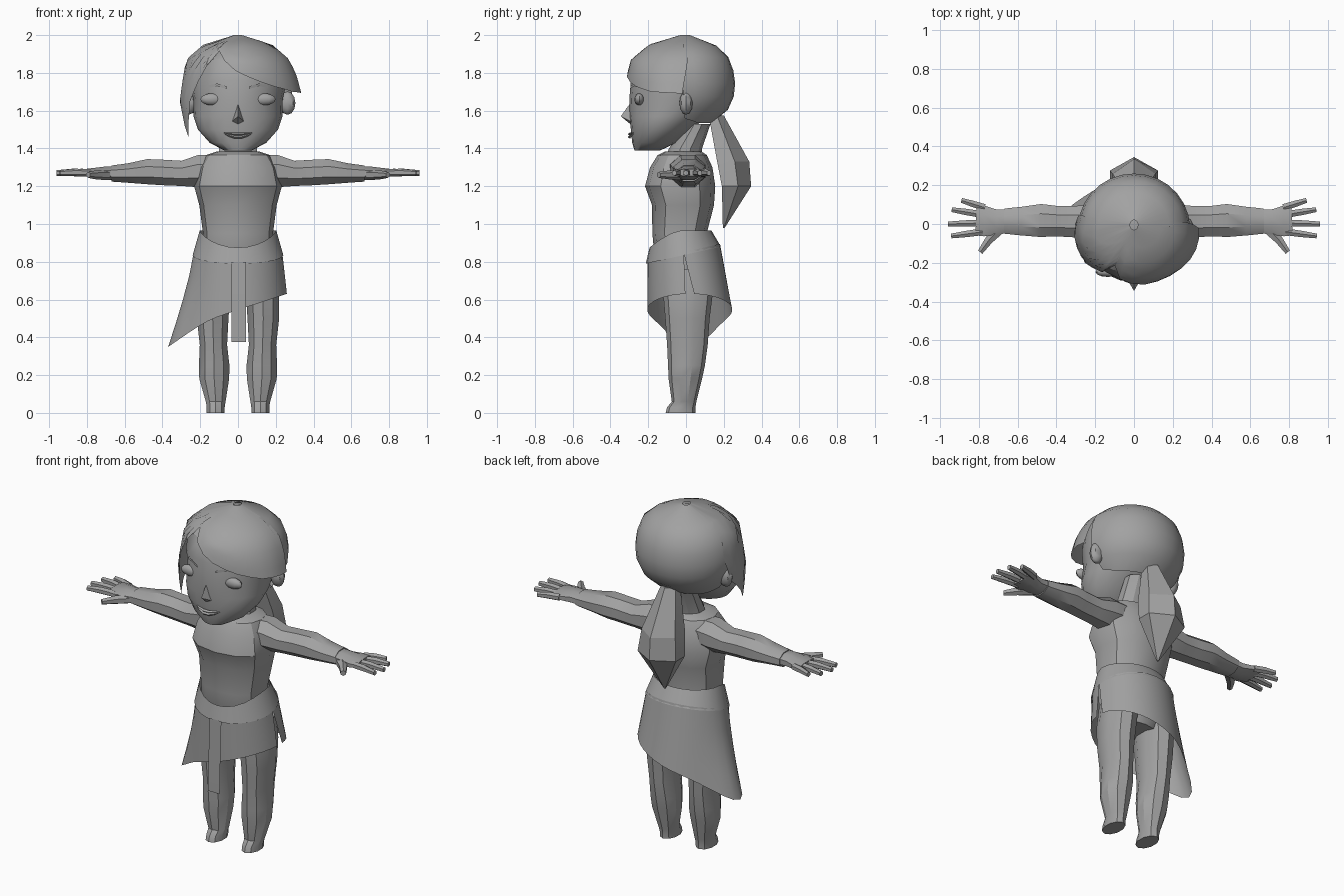
import bpy, bmesh, math
from math import sin, cos, radians, pi
from mathutils import Vector

if "Cube" in bpy.data.objects:
    bpy.data.objects.remove(bpy.data.objects["Cube"])

grey = bpy.data.materials.new("clay grey")
grey.diffuse_color = (0.36, 0.36, 0.36, 1)
grey.use_nodes = True
grey.node_tree.nodes["Principled BSDF"].inputs["Base Color"].default_value = grey.diffuse_color


def finish(name, bm, angle=30, closed=True):
    if closed:
        bmesh.ops.recalc_face_normals(bm, faces=bm.faces)
    me = bpy.data.meshes.new(name)
    bm.to_mesh(me)
    bm.free()
    me.materials.append(grey)
    ob = bpy.data.objects.new(name, me)
    bpy.context.collection.objects.link(ob)
    me.shade_smooth()
    me.set_sharp_from_angle(angle=radians(angle))
    return ob


def skin(name, rows, loop=True, caps=True, angle=30):
    """Bridge equal-length rows of points."""
    bm = bmesh.new()
    vs = [[bm.verts.new(p) for p in r] for r in rows]
    n = len(rows[0])
    for a, b in zip(vs, vs[1:]):
        for i in range(n if loop else n - 1):
            j = (i + 1) % n
            bm.faces.new((a[i], a[j], b[j], b[i]))
    if loop and caps:
        bm.faces.new(vs[0])
        bm.faces.new(vs[-1])
    return finish(name, bm, angle, loop and caps)


def lerp(table, x):
    """Interpolate rows of (key, values...) at key x."""
    if x <= table[0][0]:
        return table[0][1:]
    for a, b in zip(table, table[1:]):
        if x <= b[0]:
            t = (x - a[0]) / (b[0] - a[0])
            return [p + (q - p) * t for p, q in zip(a[1:], b[1:])]
    return table[-1][1:]


def rim(a, z, hw, yf, yb, cx=0, e=1.0):
    """Point on a horizontal oval; a = 0 is the front, 90 degrees is +x."""
    s, c = sin(a), cos(a)
    s = math.copysign(abs(s) ** e, s)
    c = math.copysign(abs(c) ** e, c)
    return (cx + hw * s, (yf + yb) / 2 - (yb - yf) / 2 * c, z)


def body(name, table, n=12, cx=0, e=1.0, angle=30):
    return skin(name, [[rim(2 * pi * i / n, r[0], *r[1:4], cx + (r[4] if len(r) > 4 else 0), e)
                        for i in range(n)] for r in table], angle=angle)


def tube(name, pts, n=8, angle=35):
    """Limb through (x, y, z, half width, half height) stations."""
    d = Vector(pts[-1][:3]) - Vector(pts[0][:3])
    side = Vector((-d.y, d.x, 0)).normalized()
    return skin(name, [[Vector(p[:3]) + side * p[3] * cos(2 * pi * (i + .5) / n)
                        + Vector((0, 0, p[4] * sin(2 * pi * (i + .5) / n)))
                        for i in range(n)] for p in pts], angle=angle)


def blob(name, loc, size, seg=12, rings=8):
    bm = bmesh.new()
    bmesh.ops.create_uvsphere(bm, u_segments=seg, v_segments=rings, radius=1)
    for v in bm.verts:
        v.co = Vector([c * s for c, s in zip(v.co, size)]) + Vector(loc)
    return finish(name, bm, 40)


# Torso and neck
body("torso", [(.63, .12, -.08, .10), (.75, .19, -.16, .15), (.95, .185, -.178, .11),
               (1.1, .205, -.18, .148), (1.2, .232, -.217, .155), (1.3, .21, -.19, .14),
               (1.365, .17, -.15, .11), (1.385, .11, -.11, .08)], 12, e=.85)
body("neck", [(1.34, .11, -.11, .08), (1.40, .105, -.09, .085), (1.53, .105, 0, .13)], 10)

# Head and face
face = [(1.388, .07, -.272, -.14), (1.43, .15, -.285, -.05), (1.50, .212, -.292, .03),
        (1.57, .235, -.30, .11), (1.66, .237, -.30, .20), (1.76, .26, -.292, .22),
        (1.87, .245, -.262, .19), (1.95, .14, -.15, .12), (1.98, .04, -.05, .03)]
body("head", face, 20, angle=40)
bm = bmesh.new()
nose = [bm.verts.new(p) for p in ((0, -.295, 1.64), (-.035, -.285, 1.54), (.035, -.285, 1.54),
                                  (0, -.345, 1.57), (0, -.29, 1.525))]
for f in ((0, 1, 3), (0, 3, 2), (1, 4, 3), (3, 4, 2)):
    bm.faces.new([nose[i] for i in f])
finish("nose", bm, 30, False)
for s in (-1, 1):
    tag = "left" if s < 0 else "right"
    blob(tag + "_eyelid", (s * .135, -.247, 1.66), (.064, .026, .032))
    blob(tag + "_ear", (s * .262, .0, 1.64), (.042, .035, .062), 8, 6)
    skin(tag + "_brow", [[(s * x, -.298 * math.sqrt(1 - (x / .262) ** 2) * .98 - .012 + .02 * x, z + dz)
                          for x, z in ((.06, 1.715), (.11, 1.73), (.16, 1.72))]
                         for dz in (0, .014)], False)
# Smiling lips
skin("lips", [[(.085 * u, -.298 + .028 * u * u - d * (1 - u * u), 1.468 + .018 * u * u + dz * (1 - u * u))
               for u in (-1, -.6, -.2, .2, .6, 1)]
              for d, dz in ((0, -.018), (.012, -.008), (.002, 0), (.012, .008), (0, .016))], False)

# Hair sections: shells around the skull, each with its own hem height by angle
crown = [(1.65, .283, -.305, .25), (1.76, .29, -.31, .262), (1.87, .272, -.29, .238),
         (1.95, .18, -.195, .155), (2.0, .02, -.03, .02)]
nape = [(1.53, .19, -.17, .13), (1.57, .225, -.22, .20)] + crown
lock = [(1.45, .265, -.30, .08), (1.65, .305, -.305, .2)] + crown[1:]
fringe = [(1.69, .335, -.312, .2), (1.78, .312, -.315, .23)] + crown[2:]


def hair(name, table, hem, a0, a1, n, scale):
    rows = []
    for t in (0, .15, .3, .45, .6, .75, .88, 1):
        row = []
        for i in range(n + 1):
            a = a0 + (a1 - a0) * i / n
            h = lerp(hem, a)[0]
            z = h + (2 - h) * t
            x, y, z = rim(radians(a), z, *lerp(table, z))
            row.append((x * scale, y * scale, z))
        rows.append(row)
    skin(name, rows, False, angle=35)


hair("back_hair", nape, [(90, 1.56), (120, 1.535), (240, 1.535), (270, 1.56)], 92, 268, 14, 1)
hair("swept_fringe", fringe, [(-28, 1.92), (0, 1.80), (30, 1.735), (60, 1.70), (100, 1.69)],
     -28, 98, 10, 1.005)
hair("side_lock", lock, [(-105, 1.62), (-90, 1.55), (-74, 1.45), (-60, 1.60), (-45, 1.76), (-26, 1.92)],
     -105, -26, 8, 1.015)

# Ponytail: pentagon section pointed at the tip
shape = ((-1, 0), (-1, .55), (0, 1), (1, .55), (1, 0))
skin("ponytail", [[(x * w, y0 + (y1 - y0) * y, z) for x, y in shape] for z, w, y0, y1 in
                  ((1.575, .045, .12, .20), (1.33, .11, .165, .335), (1.20, .125, .19, .345),
                   (.98, .005, .195, .205))], angle=15)

# Arms, hands, legs
for s in (-1, 1):
    tag = "left" if s < 0 else "right"

    def limb(part, pts, n=8):
        tube(f"{tag}_{part}", [(s * p[0],) + tuple(p[1:]) for p in pts], n)

    limb("arm", [(.13, .005, 1.285, .10, .085), (.21, .01, 1.28, .10, .092), (.30, .012, 1.268, .088, .072),
                 (.40, .015, 1.273, .085, .073), (.48, .018, 1.277, .092, .072),
                 (.58, .015, 1.27, .08, .056), (.67, .015, 1.267, .07, .046)])
    limb("palm", [(.65, .015, 1.268, .066, .04), (.71, .01, 1.268, .07, .038),
                  (.77, .015, 1.27, .085, .028), (.815, .02, 1.272, .085, .02)])
    for k, (x0, y0, x1, y1) in enumerate(((.77, .085, .89, .122), (.79, .05, .94, .074),
                                          (.79, .005, .96, .0), (.78, -.04, .943, -.062))):
        xm, ym = (x0 + x1) / 2, (y0 + y1) / 2
        limb(f"finger_{k + 1}", [(x0, y0, 1.27, .02, .02), (xm, ym, 1.273, .019, .02),
                                 (x1, y1, 1.27, .014, .015)], 6)
    limb("thumb", [(.69, -.02, 1.26, .035, .028), (.75, -.085, 1.26, .024, .024),
                   (.793, -.145, 1.26, .016, .016)], 6)
    # Leg tapering over knee and calf to a small foot
    body(tag + "_leg", [(0, .05, -.108, .05, 0), (.03, .05, -.10, .05, 0), (.06, .055, -.075, .055, 0),
                        (.18, .083, -.092, .085, s * .008), (.25, .085, -.095, .10, s * .008),
                        (.36, .076, -.10, .115, s * .012), (.50, .088, -.11, .125, s * .016),
                        (.62, .092, -.12, .14, s * .012), (.76, .09, -.12, .14, -s * .005)],
         10, s * .118)

# Belt wrap dipping at the front
A = [2 * pi * i / 24 for i in range(24)]
skin("belt", [[rim(a, .835 - .045 * cos(a), .24, -.213, .185) for a in A],
              [rim(a, .965 - .09 * max(0, cos(a)) ** 1.5, .203, -.193, .135) for a in A]],
     True, False)

# Wrap skirt: slit on one side, long point on the other
rows = []
for t in (1, .75, .5, .25, 0):
    row = []
    for i in range(33):
        a = radians(-270 + 6 * t + (360 - 12 * t) * i / 32)
        point = max(0, -sin(a)) ** 5
        top = .85 - .045 * cos(a)
        hem = .545 + .33 * .26 * sin(a) - .11 * point
        rows_z = top + (hem - top) * t
        row.append(rim(a, rows_z, .234 + .026 * t + .11 * point * t ** 1.3,
                       -.205, .18 + .065 * t))
    rows.append(row)
skin("skirt", rows, False, angle=40)

# Sash strip hanging at the front
skin("sash", [[(-.035, y, z), (.042, y, z)] for z, y in ((.375, -.232), (.6, -.225), (.80, -.216))], False)
